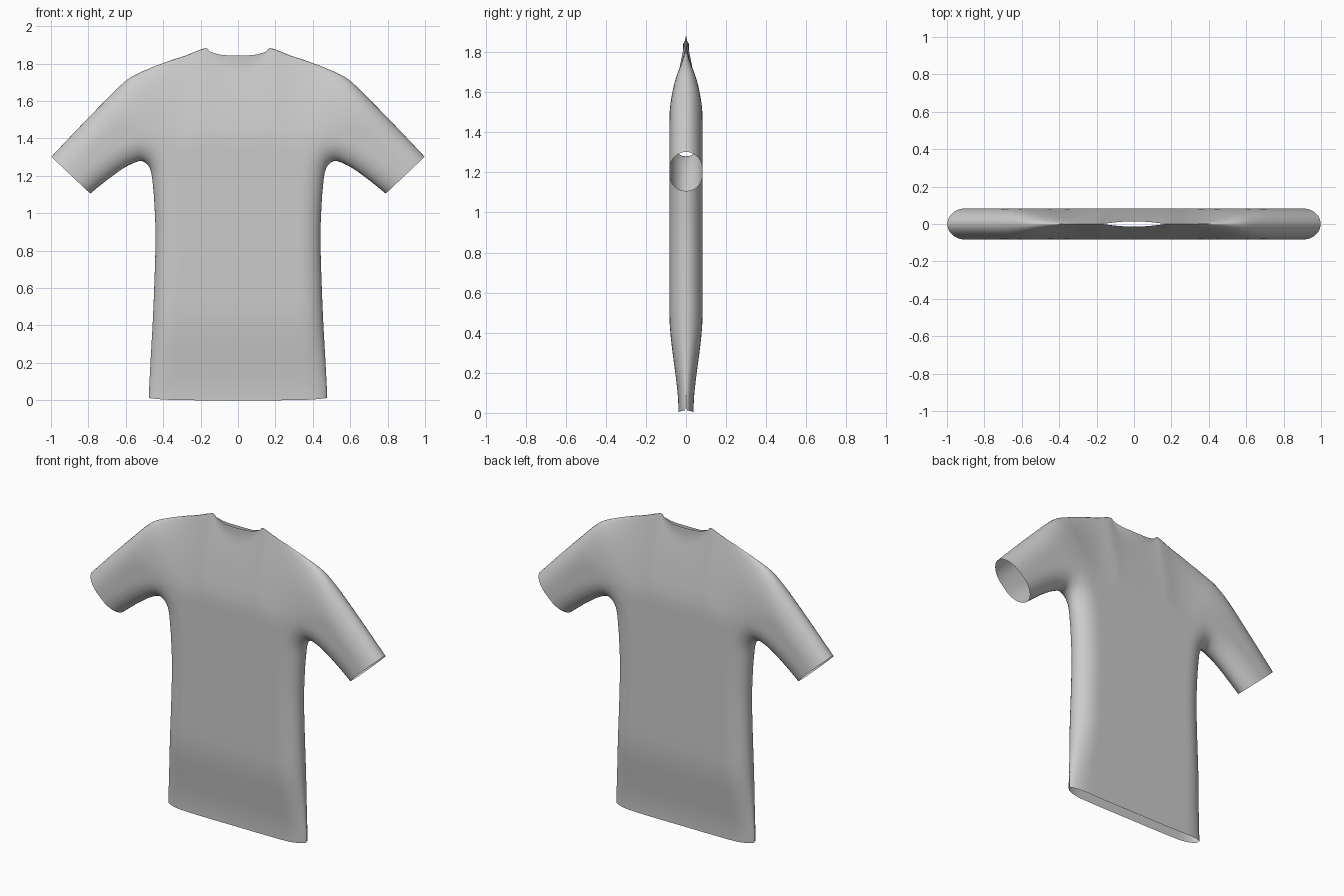
import bpy, bmesh, math
from mathutils import Vector
from mathutils.geometry import intersect_point_line

if "Cube" in bpy.data.objects:
    bpy.data.objects.remove(bpy.data.objects["Cube"])


def spline(pts, n):
    """Catmull-Rom samples through points of any dimension."""
    p = [Vector(q) for q in [pts[0], *pts, pts[-1]]]
    out = []
    for i in range(1, len(p) - 2):
        a, b, c, d = p[i - 1:i + 3]
        for k in range(n):
            t = k / n
            out.append(0.5 * (2 * b + (c - a) * t + (2 * a - 5 * b + 4 * c - d) * t * t
                              + (3 * b - a - 3 * c + d) * t ** 3))
    return out + [p[-1]]


def smooth(t):
    t = max(0, min(1, t))
    return t * t * (3 - 2 * t)


def dist(p, line):
    best = 9
    for a, b in zip(line, line[1:]):
        q, t = intersect_point_line(p, a, b)
        q = a if t < 0 else b if t > 1 else q
        best = min(best, (p - q).length)
    return best


# Half outline: lower edge (chest line, then under sleeve) paired with
# upper edge (neck, shoulder, top of sleeve)
N = 3
TORSO = [(0, 1.15, 0, 1.843), (.08, 1.15, .09, 1.847), (.145, 1.15, .15, 1.865),
         (.165, 1.15, .175, 1.883), (.24, 1.15, .27, 1.847), (.32, 1.15, .36, 1.817),
         (.385, 1.15, .42, 1.795), (.425, 1.15, .46, 1.78), (.446, 1.15, .485, 1.769),
         (.455, 1.15, .51, 1.759)]
SLEEVE = [(.455, 1.15, .51, 1.759), (.463, 1.215, .56, 1.735), (.48, 1.255, .60, 1.708),
          (.51, 1.278, .64, 1.672), (.545, 1.274, .69, 1.622), (.61, 1.242, .77, 1.541),
          (.70, 1.178, .88, 1.427), (.79, 1.105, .998, 1.302)]
SIDE = [(.475, 0), (.476, .04), (.468, .2), (.452, .5), (.441, .85), (.447, 1.05), (.455, 1.15)]

torso, sleeve, side = spline(TORSO, N), spline(SLEEVE, N), spline(SIDE, 5)
columns = torso + sleeve[1:]
v3 = lambda x, z: Vector((x, 0, z))
low_seam = [v3(*p) for p in side] + [v3(c[0], c[1]) for c in sleeve[1:]]
top_seam = [v3(c[2], c[3]) for c in columns]


def puff(x, z):
    """Half thickness of the garment at a point of the outline."""
    p = v3(x, z)
    a = min(1, dist(p, low_seam) / .12)
    arm = smooth((x - .25) / .45)
    b = min(1, dist(p, top_seam) / (.43 + (.13 - .43) * arm))
    low = math.sqrt(max(0, 1 - (1 - a) ** 2))
    top = (1 - arm) * (b * (1.25 - .25 * b)) + arm * math.sqrt(max(0, 1 - (1 - b) ** 2))
    hem = .45 + .55 * smooth(z / .5)
    y = .083 * low * top * hem
    if z > 1.7 and x < .165:          # slit of the neck opening
        y = max(y, .014 * (1 - (x / .165) ** 2))
    return y


# Body patch: hem to chest line
body = []
for sx, sz in side:
    row = []
    for c in torso:
        u = c[0] / .455
        z = sz + .012 * u ** 6 * (1 - smooth(sz / .1))
        row.append((sx * u, puff(sx * u, z), z))
    body.append(row)

# Yoke and sleeve patch: lower edge to upper edge
R = 20
yoke = []
for r in range(R + 1):
    w = (1 - math.cos(math.pi * r / R)) / 2
    row = []
    for bx, bz, tx, tz in columns:
        x, z = bx + (tx - bx) * w, bz + (tz - bz) * w
        row.append((x, puff(x, z), z))
    yoke.append(row)

# Mirror each patch left/right and front/back, then weld the seams
bm = bmesh.new()
for sx in (1, -1):
    for sy in (1, -1):
        for patch in (body, yoke):
            g = [[bm.verts.new((sx * x, sy * y, z)) for x, y, z in row] for row in patch]
            for r in range(len(g) - 1):
                for c in range(len(g[0]) - 1):
                    f = [g[r][c], g[r][c + 1], g[r + 1][c + 1], g[r + 1][c]]
                    bm.faces.new(f[::-1] if sx * sy > 0 else f)
bmesh.ops.remove_doubles(bm, verts=bm.verts[:], dist=.0008)
for f in bm.faces:
    f.smooth = True

me = bpy.data.meshes.new("shirt")
bm.to_mesh(me)
bm.free()
shirt = bpy.data.objects.new("shirt", me)
bpy.context.collection.objects.link(shirt)
